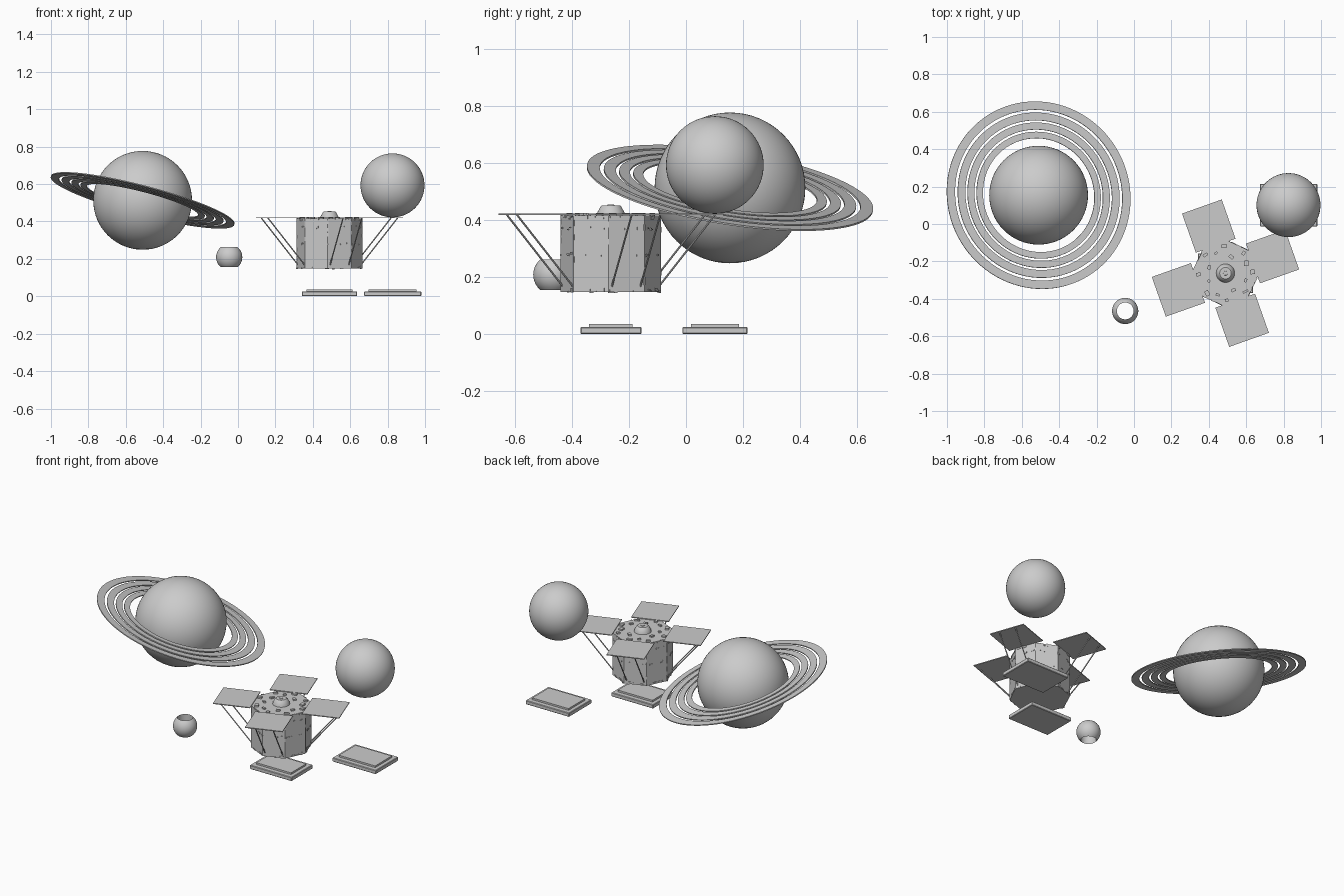
import bpy, bmesh, math, random
from mathutils import Vector, Matrix

if "Cube" in bpy.data.objects:
    bpy.data.objects.remove(bpy.data.objects["Cube"])
random.seed(4)

grey = bpy.data.materials.new("plain_grey")
grey.use_nodes = True
grey.diffuse_color = (0.6, 0.6, 0.6, 1)
grey.node_tree.nodes["Principled BSDF"].inputs["Base Color"].default_value = (0.6, 0.6, 0.6, 1)


def finish(name, bm, smooth=False):
    bmesh.ops.recalc_face_normals(bm, faces=bm.faces)
    mesh = bpy.data.meshes.new(name)
    bm.to_mesh(mesh)
    bm.free()
    obj = bpy.data.objects.new(name, mesh)
    bpy.context.collection.objects.link(obj)
    mesh.materials.append(grey)
    if smooth:
        bpy.ops.object.select_all(action='DESELECT')
        obj.select_set(True)
        bpy.context.view_layer.objects.active = obj
        bpy.ops.object.shade_smooth_by_angle(angle=math.radians(35))
    return obj


def add_box(bm, size, matrix):
    bmesh.ops.create_cube(bm, size=1, matrix=matrix @ Matrix.Diagonal((*size, 1)))


def lathe(bm, profile, steps, matrix=Matrix(), closed=False):
    """Spin (radius, height) points around the local z axis."""
    rings = [[bm.verts.new(matrix @ Vector((r * math.cos(a), r * math.sin(a), z)))
              for a in (math.tau * i / steps for i in range(steps))] for r, z in profile]
    pairs = list(zip(rings, rings[1:])) + ([(rings[-1], rings[0])] if closed else [])
    for low, high in pairs:
        for i in range(steps):
            j = (i + 1) % steps
            bm.faces.new((low[i], low[j], high[j], high[i]))
    if not closed:
        bm.faces.new(rings[0])
        bm.faces.new(rings[-1])


def ball(name, radius, centre):
    bm = bmesh.new()
    bmesh.ops.create_uvsphere(bm, u_segments=64, v_segments=32, radius=radius,
                              matrix=Matrix.Translation(centre))
    finish(name, bm, True)


# Large planet and its tilted ring bands
planet_centre = Vector((-0.51, 0.154, 0.513))
ball("planet", 0.264, planet_centre)
tilt = Vector((0.25, 0.152, 0.956)).to_track_quat('Z', 'Y').to_matrix().to_4x4()
ring_frame = Matrix.Translation(planet_centre) @ tilt
for number, (inner, outer) in enumerate([(0.308, 0.343), (0.355, 0.393),
                                         (0.405, 0.447), (0.462, 0.507)]):
    bm = bmesh.new()
    h = 0.003
    lathe(bm, [(inner, -h), (outer, -h), (outer, h), (inner, h)], 96, ring_frame, True)
    finish(f"planet_ring_{number + 1}", bm, True)

# Moon
ball("moon", 0.171, (0.826, 0.101, 0.593))

# Small bead with a hole through it
bm = bmesh.new()
arc = [math.radians(a) for a in range(-50, 51, 10)]
profile = [(0.07 * math.cos(a), 0.07 * math.sin(a)) for a in arc]
lathe(bm, profile, 48, Matrix.Translation((-0.047, -0.465, 0.209)), True)
finish("bead", bm, True)

# Display plinths with raised top plates
for name, x, y, width, depth in [("probe_plinth", 0.489, -0.263, 0.295, 0.213),
                                 ("moon_plinth", 0.827, 0.101, 0.306, 0.228)]:
    bm = bmesh.new()
    add_box(bm, (width, depth, 0.025), Matrix.Translation((x, y, 0.0135)))
    bmesh.ops.bevel(bm, geom=bm.edges[:], offset=0.003, segments=1, affect='EDGES')
    add_box(bm, (width - 0.05, depth - 0.06, 0.014), Matrix.Translation((x, y, 0.03)))
    finish(name, bm)

# Space probe: octagonal body
probe = Matrix.Translation((0.489, -0.263, 0)) @ Matrix.Rotation(math.radians(19.5), 4, 'Z')
eighth = math.tau / 8
radius, bottom, top = 0.176, 0.148, 0.416
apothem = radius * math.cos(eighth / 2)
bm = bmesh.new()
lathe(bm, [(radius, bottom), (radius, top)], 8, probe @ Matrix.Rotation(eighth / 2, 4, 'Z'))
finish("probe_body", bm)

# Foil scraps along the body's seams and corners
bm = bmesh.new()
side = 2 * radius * math.sin(eighth / 2)
for k in range(8):
    face = probe @ Matrix.Rotation(eighth * k, 4, 'Z')
    for level, count in [(bottom + 0.006, 5), (0.28, 3), (0.37, 3), (top - 0.006, 5)]:
        for _ in range(count):
            spot = Vector((apothem, random.uniform(-0.45, 0.45) * side,
                           level + random.uniform(-0.005, 0.005)))
            add_box(bm, (0.005, random.uniform(0.008, 0.02), random.uniform(0.004, 0.01)),
                    face @ Matrix.Translation(spot))
    corner = face @ Matrix.Rotation(eighth / 2, 4, 'Z')
    for _ in range(3):
        spot = Vector((radius - 0.002, 0, random.uniform(bottom + 0.02, top - 0.02)))
        add_box(bm, (0.005, 0.006, 0.02), corner @ Matrix.Translation(spot))
finish("foil_scraps", bm)

# Instrument boxes on the top deck
bm = bmesh.new()
for k in range(16):
    frame = probe @ Matrix.Rotation(eighth / 2 * k + 0.1, 4, 'Z')
    reach = 0.145 if k % 2 else random.uniform(0.085, 0.125)
    turn = Matrix.Rotation(random.uniform(-0.5, 0.5), 4, 'Z')
    add_box(bm, (random.uniform(0.012, 0.025), random.uniform(0.015, 0.035), 0.012),
            frame @ Matrix.Translation((reach, 0, top + 0.003)) @ turn)
finish("deck_boxes", bm)

# Dish on the top deck
bm = bmesh.new()
lathe(bm, [(0.05, top - 0.002), (0.047, 0.428), (0.036, 0.448), (0.031, 0.452), (0.012, 0.452),
           (0.011, 0.455)], 32, probe)
finish("probe_dish", bm, True)

# Four flat panels, each held by two struts
for k in range(4):
    frame = probe @ Matrix.Rotation(math.tau / 4 * k, 4, 'Z')
    bm = bmesh.new()
    add_box(bm, (0.222, 0.225, 0.005), frame @ Matrix.Translation((0.267, 0, 0.42)))
    finish(f"solar_panel_{k + 1}", bm)
    bm = bmesh.new()
    for across in (-0.053, 0.053):
        start = frame @ Vector((apothem - 0.003, across, 0.168))
        end = frame @ Vector((0.368, across, 0.419))
        along = end - start
        bmesh.ops.create_cone(bm, cap_ends=True, segments=8, radius1=0.0035, radius2=0.0035,
                              depth=along.length,
                              matrix=Matrix.Translation((start + end) / 2)
                              @ along.to_track_quat('Z', 'Y').to_matrix().to_4x4())
    finish(f"panel_struts_{k + 1}", bm, True)
